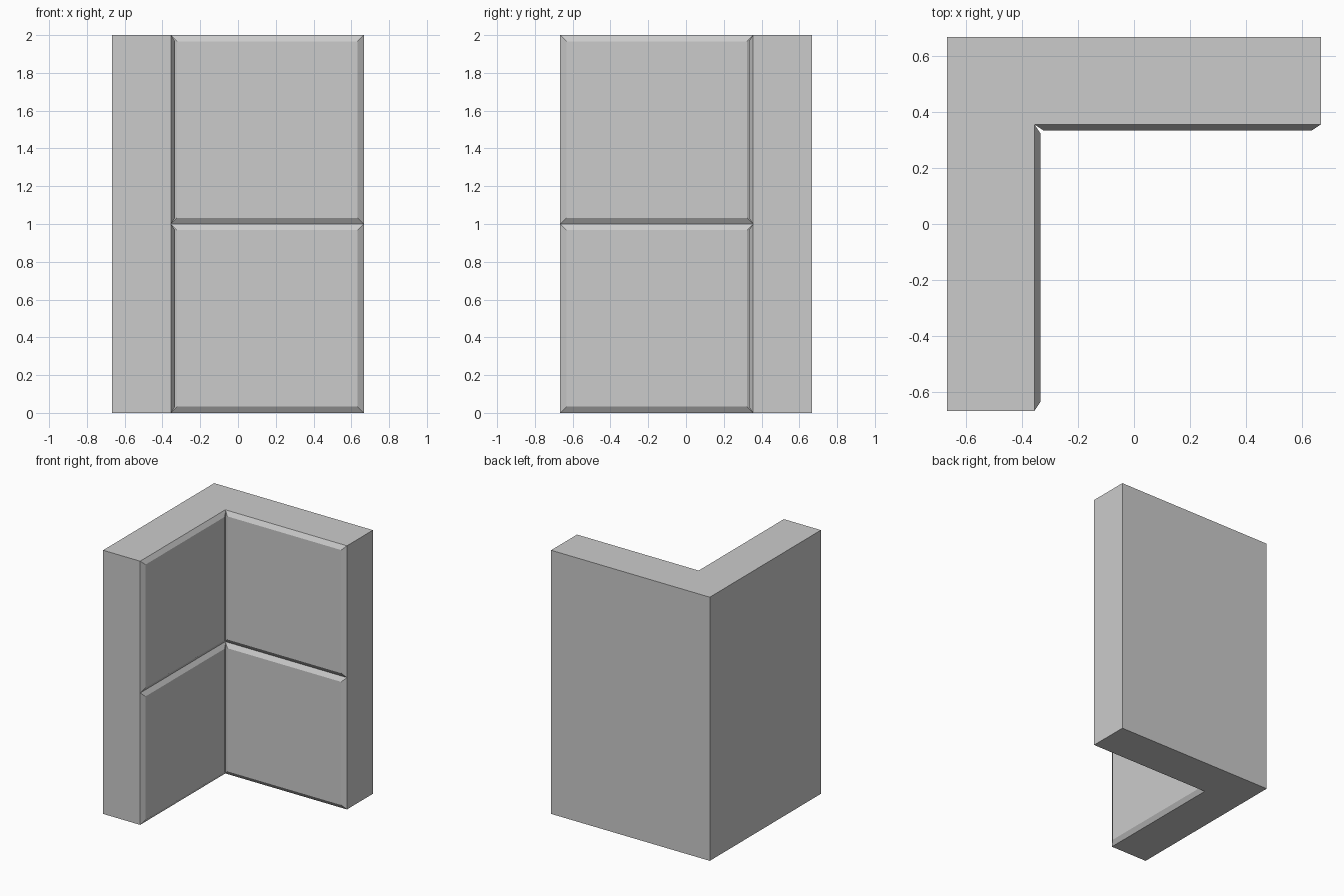
import bpy, bmesh
from mathutils import Vector

if "Cube" in bpy.data.objects:
    bpy.data.objects.remove(bpy.data.objects["Cube"])

OUT, INN, H = 0.666, 0.355, 2.0      # outer half-width, inner face position, height
INSET, RAISE = 0.033, 0.022          # panel chamfer width and height

bm = bmesh.new()

# L-shaped footprint, extruded to full height
profile = [(-OUT, -OUT), (-INN, -OUT), (-INN, INN), (OUT, INN), (OUT, OUT), (-OUT, OUT)]
base = bm.faces.new([bm.verts.new((x, y, 0)) for x, y in profile])
ext = bmesh.ops.extrude_face_region(bm, geom=[base], use_keep_orig=True)
top = [v for v in ext["geom"] if isinstance(v, bmesh.types.BMVert)]
bmesh.ops.translate(bm, verts=top, vec=(0, 0, H))
bmesh.ops.recalc_face_normals(bm, faces=bm.faces[:])


def inner_faces():
    """Faces on the two inside walls of the corner."""
    result = []
    for f in bm.faces:
        c = f.calc_center_median()
        on_left = f.normal.x > 0.9 and abs(c.x + INN) < 0.01
        on_back = f.normal.y < -0.9 and abs(c.y - INN) < 0.01
        if on_left or on_back:
            result.append(f)
    return result


# Split the inside walls at mid height
faces = inner_faces()
edges = list({e for f in faces for e in f.edges})
verts = list({v for f in faces for v in f.verts})
bmesh.ops.bisect_plane(bm, geom=verts + edges + faces, dist=1e-5,
                       plane_co=Vector((0, 0, H / 2)), plane_no=Vector((0, 0, 1)))
bm.normal_update()

# Raise a chamfered panel on each of the four inside faces
bmesh.ops.inset_individual(bm, faces=inner_faces(), thickness=INSET,
                           depth=RAISE, use_even_offset=True)

mesh = bpy.data.meshes.new("corner_wall")
bm.to_mesh(mesh)
bm.free()
wall = bpy.data.objects.new("corner_wall", mesh)
bpy.context.collection.objects.link(wall)
